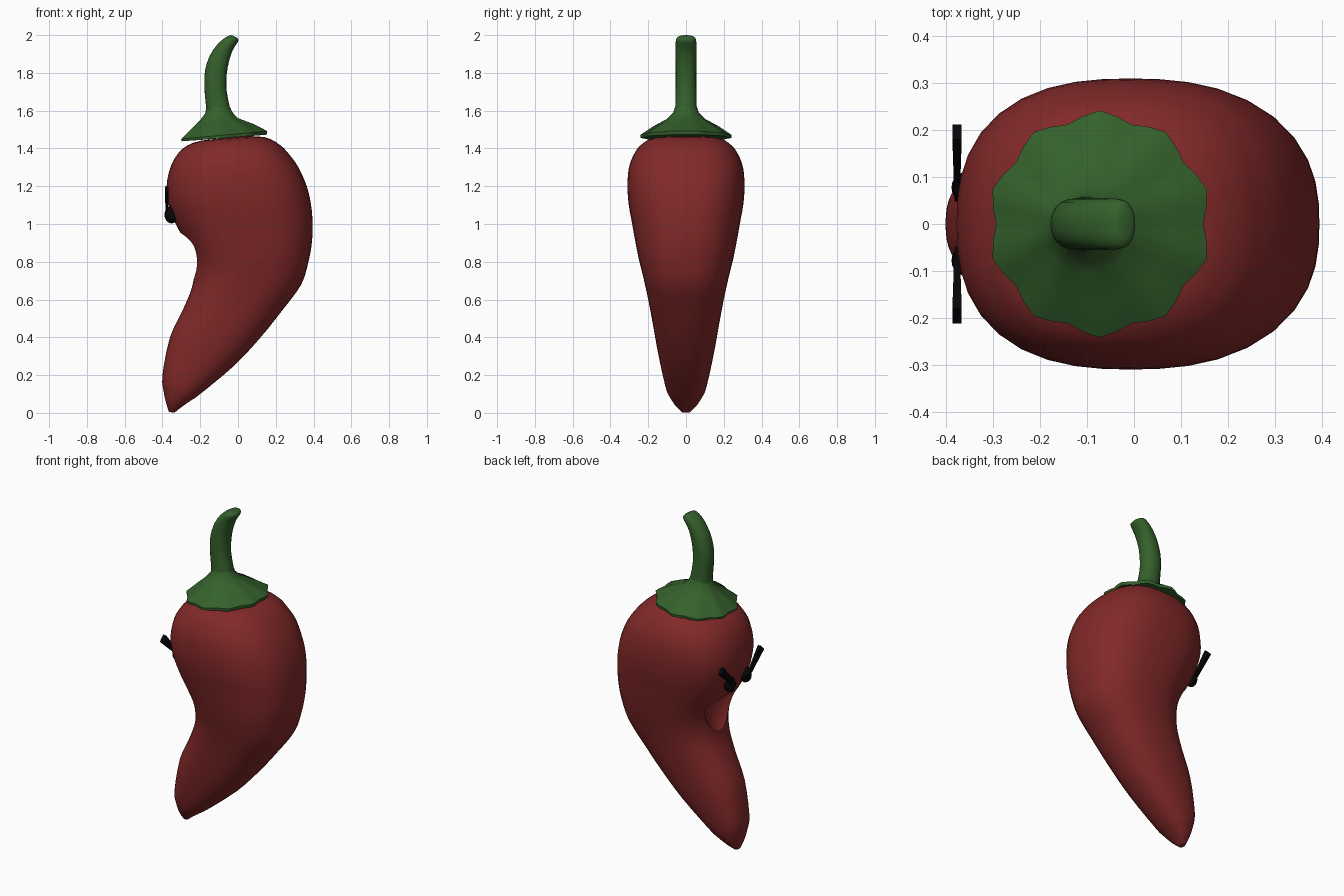
import bpy, bmesh, math
from mathutils import Vector

if "Cube" in bpy.data.objects:
    bpy.data.objects.remove(bpy.data.objects["Cube"])


def material(name, rgb):
    m = bpy.data.materials.new(name)
    m.diffuse_color = (*rgb, 1)
    m.use_nodes = True
    m.node_tree.nodes["Principled BSDF"].inputs["Base Color"].default_value = m.diffuse_color
    return m


RED = material("pepper red", (0.225, 0.022, 0.022))
GREEN = material("stem green", (0.035, 0.118, 0.025))
BLACK = material("black", (0.002, 0.002, 0.002))


def smooth(ob, angle):
    bpy.ops.object.select_all(action='DESELECT')
    ob.select_set(True)
    bpy.context.view_layer.objects.active = ob
    bpy.ops.object.shade_smooth_by_angle(angle=math.radians(angle))


def finish(name, bm, mat, angle=40):
    bmesh.ops.recalc_face_normals(bm, faces=bm.faces)
    mesh = bpy.data.meshes.new(name)
    bm.to_mesh(mesh)
    bm.free()
    ob = bpy.data.objects.new(name, mesh)
    bpy.context.collection.objects.link(ob)
    mesh.materials.append(mat)
    smooth(ob, angle)
    return ob


def refine(rows, steps):
    """Catmull-Rom interpolation between the section rows."""
    out = []
    for i in range(len(rows) - 1):
        quad = [rows[max(i - 1, 0)], rows[i], rows[i + 1], rows[min(i + 2, len(rows) - 1)]]
        for k in range(steps):
            t = k / steps
            out.append([0.5 * (2 * b + (c - a) * t + (2 * a - 5 * b + 4 * c - d) * t * t
                               + (3 * b - a - 3 * c + d) * t ** 3) for a, b, c, d in zip(*quad)])
    return out + [rows[-1]]


def loft(name, rows, mat, sides, lobes=0, power=2.0, angle=40):
    """Rows are left x, left z, right x, right z, half width, lobe depth."""
    bm = bmesh.new()
    rings = []
    for lx, lz, rx, rz, hw, depth in rows:
        ring = []
        for i in range(sides):
            a = 2 * math.pi * i / sides
            c, s = math.cos(a), math.sin(a)
            f = 1 - depth * (1 + math.cos(lobes * a)) / 2
            # superellipse radius: power above 2 gives a fuller section
            f /= (abs(c) ** power + abs(s) ** power) ** (1 / power)
            ring.append(bm.verts.new(((lx + rx) / 2 + c * f * (rx - lx) / 2, s * f * hw,
                                      (lz + rz) / 2 + c * f * (rz - lz) / 2)))
        rings.append(ring)
    for r0, r1 in zip(rings, rings[1:]):
        for i in range(sides):
            j = (i + 1) % sides
            bm.faces.new((r0[i], r0[j], r1[j], r1[i]))
    bm.faces.new(rings[0])
    bm.faces.new(rings[-1])
    return finish(name, bm, mat, angle)


# Curved pepper body
body_rows = [
    (-.365, .004, -.335, .002, .02), (-.380, .05, -.30, .03, .056), (-.393, .11, -.25, .065, .086),
    (-.40, .20, -.20, .10, .110), (-.36, .40, -.02, .25, .148), (-.29, .55, .12, .40, .175),
    (-.245, .66, .24, .55, .20), (-.232, .75, .335, .68, .225), (-.242, .83, .373, .80, .25),
    (-.28, .91, .391, .90, .268), (-.33, 1.0, .395, 1.0, .285), (-.367, 1.1, .387, 1.1, .303),
    (-.378, 1.2, .364, 1.2, .31), (-.358, 1.3, .32, 1.3, .302), (-.32, 1.37, .27, 1.37, .275),
    (-.27, 1.415, .22, 1.42, .24), (-.20, 1.44, .14, 1.46, .18), (-.12, 1.45, 0, 1.465, .06)]
body = loft("pepper_body", refine([(*r, 0) for r in body_rows], 3), RED, 40, power=2.5)

# Mouth hollow: wide rounded bottom, flatter top
bm = bmesh.new()
bmesh.ops.create_uvsphere(bm, u_segments=32, v_segments=20, radius=1)
for v in bm.verts:
    up = 0.085 if v.co.z > 0 else 0.195
    v.co = Vector((-.30 + v.co.x * .125, v.co.y * .172, .87 + v.co.z * up))
cutter = finish("mouth_cutter", bm, RED)
cutter.hide_render = True
cut = body.modifiers.new("mouth", 'BOOLEAN')
cut.operation = 'DIFFERENCE'
cut.solver = 'EXACT'
cut.object = cutter
bpy.context.view_layer.objects.active = body
bpy.ops.object.modifier_apply(modifier=cut.name)
bpy.data.objects.remove(cutter)
smooth(body, 40)

# Scalloped leafy cap with a thin rim
cap_rows = [
    (-.20, 1.445, .06, 1.465, .14, 0), (-.310, 1.437, .164, 1.474, .240, .08),
    (-.313, 1.449, .167, 1.493, .242, .08), (-.25, 1.508, .09, 1.53, .17, .07),
    (-.205, 1.548, .005, 1.56, .105, .05), (-.175, 1.585, -.03, 1.592, .068, .01),
    (-.166, 1.62, -.042, 1.62, .058, 0)]
loft("leaf_cap", cap_rows, GREEN, 40, lobes=10)

# Bent stem with a slanted, slightly rounded end
stem_rows = [
    (-.168, 1.58, -.036, 1.58, .062), (-.170, 1.63, -.046, 1.63, .056), (-.178, 1.72, -.061, 1.71, .055),
    (-.175, 1.81, -.06, 1.79, .055), (-.150, 1.89, -.048, 1.86, .055), (-.11, 1.95, -.028, 1.92, .055),
    (-.07, 1.985, -.005, 1.957, .054), (-.045, 1.998, .002, 1.975, .046), (-.035, 2.0, -.003, 1.985, .025)]
loft("stem", refine([(*r, 0) for r in stem_rows], 2), GREEN, 20, power=2.3)

for side, label in ((1, "left"), (-1, "right")):
    # Small round eye
    bm = bmesh.new()
    bmesh.ops.create_uvsphere(bm, u_segments=20, v_segments=12, radius=1)
    for v in bm.verts:
        v.co = Vector((-.352 + v.co.x * .037, side * (.078 + v.co.y * .034), 1.05 + v.co.z * .047))
    finish(label + "_eye", bm, BLACK)

    # Slanted brow, flaring toward the outer end
    bm = bmesh.new()
    bmesh.ops.create_cube(bm, size=1)
    d = math.sqrt(.5)
    for v in bm.verts:
        outer = v.co.y > 0
        along = .208 if outer else .01
        half = v.co.z * (.046 if outer else .022)
        thick = v.co.x * (.02 if outer else .011)
        v.co = Vector((-.377 + thick, side * (.049 + along * d - half * d),
                       1.034 + along * d + half * d))
    finish(label + "_brow", bm, BLACK, 20)
